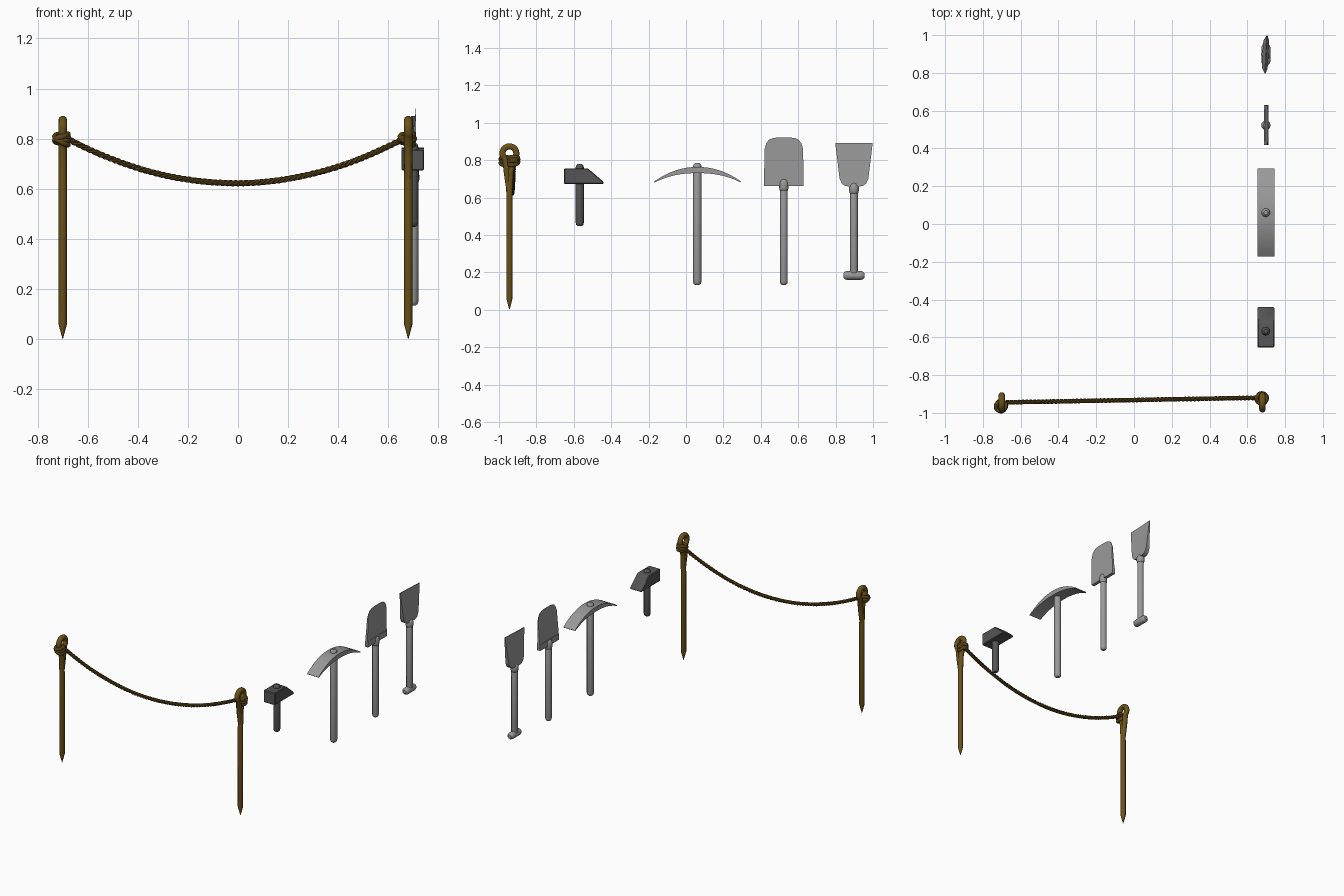
import bpy, bmesh
from math import sin, cos, pi, radians
from mathutils import Vector

if "Cube" in bpy.data.objects:
    bpy.data.objects.remove(bpy.data.objects["Cube"])


def material(name, rgb):
    m = bpy.data.materials.new(name)
    m.diffuse_color = (*rgb, 1)
    m.use_nodes = True
    m.node_tree.nodes["Principled BSDF"].inputs["Base Color"].default_value = m.diffuse_color
    return m


WOOD = material("brown_metal", (0.15, 0.085, 0.01))
ROPE = material("rope_brown", (0.10, 0.058, 0.01))
GREY = material("steel", (0.32, 0.32, 0.32))
DARK = material("dark_steel", (0.09, 0.09, 0.09))


def finish(ob, name, mat, angle=35):
    ob.name = name
    ob.data.materials.append(mat)
    bpy.ops.object.select_all(action='DESELECT')
    ob.select_set(True)
    bpy.context.view_layer.objects.active = ob
    bpy.ops.object.convert(target='MESH')
    bpy.ops.object.shade_smooth_by_angle(angle=radians(angle))
    return ob


def tube(name, paths, radius, mat, res=3, radii=None):
    cu = bpy.data.curves.new(name, 'CURVE')
    cu.dimensions = '3D'
    cu.bevel_depth, cu.bevel_resolution, cu.use_fill_caps = radius, res, True
    for pts in paths:
        sp = cu.splines.new('POLY')
        sp.points.add(len(pts) - 1)
        for i, p in enumerate(pts):
            sp.points[i].co = (*p, 1)
            if radii:
                sp.points[i].radius = radii[i]
    ob = bpy.data.objects.new(name, cu)
    bpy.context.collection.objects.link(ob)
    return finish(ob, name, mat, 50)


def plate(name, outline, x, thick, mat, bevel=0):
    """Extrude a (y, z) outline along x; thick(y, z) gives (back, front) offsets."""
    bm = bmesh.new()
    rings = [[bm.verts.new((x + thick(y, z)[k], y, z)) for y, z in outline] for k in (0, 1)]
    n = len(outline)
    bm.faces.new(rings[0])
    bm.faces.new(rings[1][::-1])
    for i in range(n):
        j = (i + 1) % n
        bm.faces.new((rings[0][i], rings[1][i], rings[1][j], rings[0][j]))
    bmesh.ops.recalc_face_normals(bm, faces=bm.faces)
    if bevel:
        bmesh.ops.bevel(bm, geom=bm.edges[:], offset=bevel, segments=1, affect='EDGES')
    me = bpy.data.meshes.new(name)
    bm.to_mesh(me)
    ob = bpy.data.objects.new(name, me)
    bpy.context.collection.objects.link(ob)
    return finish(ob, name, mat)


def handle(name, a, b, r, mat):
    """Round bar with softly rounded ends."""
    a, b = Vector(a), Vector(b)
    d = (b - a).normalized() * r
    pts = [a, a + d * .3, a + d * .8, b - d * .8, b - d * .3, b]
    return tube(name, [pts], r, mat, 4, [.5, .85, 1, 1, .85, .5])


# Pigtail posts: pointed rod curled into an eye, with its tail folded down
CY = -0.944
for side, px, s in (("left", -0.70, 1), ("right", 0.68, -1)):
    path = [(0, 0), (0, .06), (0, .62), (-.006, .74)]
    for i in range(21):
        t = radians(230 - 280 * i / 20)
        path.append((.037 * cos(t), .837 + .037 * sin(t)))
    path += [(.012, .72), (.002, .62)]
    rad = [.05] + [1] * (len(path) - 2) + [.7]
    tube(side + "_post", [[(px, CY + s * y, z) for y, z in path]], .0172, WOOD, 3, rad)

    # Knot: tilted loops wrapped around one leg of the eye
    for k, (rx, ry, dz) in enumerate(((25, 10, .004), (-25, -10, -.004), (5, 28, -.012), (0, -25, .006))):
        bpy.ops.mesh.primitive_torus_add(
            location=(px - .004, CY - s * .02, .80 + dz), rotation=(radians(rx), radians(ry), 0),
            major_radius=.028, minor_radius=.011, major_segments=24, minor_segments=8)
        finish(bpy.context.object, f"{side}_knot_loop_{k + 1}", ROPE, 60)

# Sagging rope made of three twisted strands
N, TURNS = 320, 22
strands = []
for k in range(3):
    pts = []
    for i in range(N + 1):
        u = 2 * i / N - 1
        x, y, z = -.01 + .675 * u, -.932 + .012 * u, .622 + .18 * u * u
        slope = .36 * u / .675
        nrm = Vector((-slope, 0, 1)).normalized()
        t = TURNS * 2 * pi * i / N + k * 2 * pi / 3
        pts.append(Vector((x, y, z)) + nrm * .0062 * cos(t) + Vector((0, .0062 * sin(t), 0)))
    strands.append(pts)
tube("rope", strands, .0068, ROPE, 1)

TX = 0.698

# Hammer
plate("hammer_head", [(-.653, .672), (-.653, .757), (-.525, .757), (-.44, .684), (-.44, .672)],
      TX, lambda y, z: (-.045, .045), DARK, .005)
handle("hammer_handle", (TX, -.568, .448), (TX, -.568, .779), .022, DARK)

# Pickaxe: crescent head of constant width
PY = 0.062
top, low = [], []
for i in range(17):
    u = i / 8 - 1
    top.append((PY + .233 * u, .764 - .078 * abs(u) ** 2.1))
    low.append((PY + .229 * u, .731 - .049 * abs(u) ** 2.3))
plate("pickaxe_head", top + low[::-1], TX, lambda y, z: (-.045, .045), GREY)
handle("pickaxe_handle", (TX, PY - .002, .133), (TX, PY - .002, .784), .023, GREY)


def mirrored(half, cy):
    return [(cy + y, z) for y, z in half] + [(cy - y, z) for y, z in half[::-1]]


# Round shovel: wedge blade, thin at the rounded tip
half = [(.098, .662), (.106, .672), (.103, .86), (.094, .89), (.08, .909), (.06, .918), (.03, .922)]
plate("round_shovel_blade", mirrored(half, .523), TX + .013,
      lambda y, z: (-.022 + .021 * (z - .66) / .262, 0), GREY)
plate("round_shovel_tread", mirrored([(.104, .661), (.106, .667), (.106, .7), (.03, .705)], .523),
      TX, lambda y, z: (-.009, .014), GREY)
handle("round_shovel_handle", (TX, .523, .133), (TX, .523, .69), .021, GREY)
handle("round_shovel_socket", (TX, .523, .63), (TX, .523, .70), .025, GREY)

# Square shovel: flared wedge blade with cross grip
half = [(.03, .66), (.05, .664), (.065, .675), (.077, .702), (.1, .891)]
plate("square_shovel_blade", mirrored(half, .898), TX,
      lambda y, z: (-.018 + .017 * (z - .66) / .231 + (y - .898) * .05,
                    .014 - .01 * (z - .66) / .231 + (y - .898) * .05), GREY)
handle("square_shovel_handle", (TX, .898, .18), (TX, .898, .68), .021, GREY)
handle("square_shovel_socket", (TX, .898, .615), (TX, .898, .675), .026, GREY)
handle("square_shovel_grip", (TX, .842, .184), (TX, .954, .184), .024, GREY)
